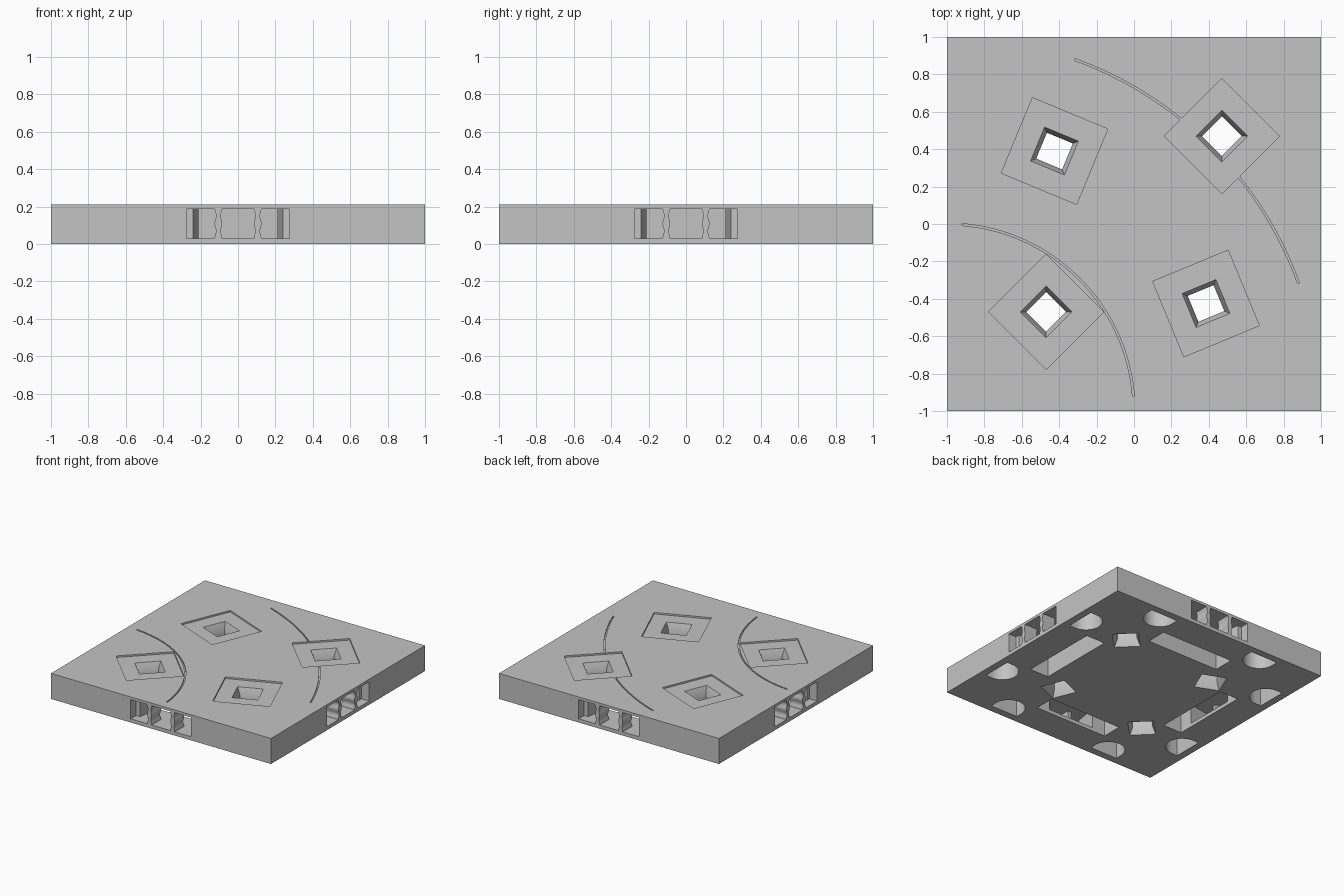
import bpy, bmesh, math
from mathutils import Matrix

cube = bpy.data.objects.get("Cube")
if cube:
    bpy.data.objects.remove(cube, do_unlink=True)

stone = bpy.data.materials.new("light grey")
stone.use_nodes = True
GREY = (0.55, 0.55, 0.55, 1)
stone.diffuse_color = GREY
stone.node_tree.nodes["Principled BSDF"].inputs["Base Color"].default_value = GREY

TOP = 0.21


def loft(name, rings, matrix=Matrix()):
    """Closed solid through rings of (outline, height)."""
    bm = bmesh.new()
    loops = [[bm.verts.new((x, y, z)) for x, y in pts] for pts, z in rings]
    n = len(loops[0])
    for low, high in zip(loops, loops[1:]):
        for i in range(n):
            j = (i + 1) % n
            bm.faces.new((low[i], low[j], high[j], high[i]))
    bm.faces.new(loops[0][::-1])
    bm.faces.new(loops[-1])
    bm.transform(matrix)
    bmesh.ops.recalc_face_normals(bm, faces=bm.faces)
    mesh = bpy.data.meshes.new(name)
    bm.to_mesh(mesh)
    bm.free()
    mesh.materials.append(stone)
    obj = bpy.data.objects.new(name, mesh)
    bpy.context.collection.objects.link(obj)
    return obj


def rect(hx, hy, cy=0):
    return [(-hx, cy - hy), (hx, cy - hy), (hx, cy + hy), (-hx, cy + hy)]


def arc(r, a, b, n, cx=0, cy=0):
    angles = [math.radians(a + (b - a) * i / n) for i in range(n + 1)]
    return [(cx + r * math.cos(t), cy + r * math.sin(t)) for t in angles]


slab = loft("floor_slab", [(rect(1, 1), 0), (rect(1, 1), TOP)])


def cut(rings, matrix=Matrix()):
    cutter = loft("cutter", rings, matrix)
    cutter.hide_render = True
    mod = slab.modifiers.new("cut", "BOOLEAN")
    mod.operation = "DIFFERENCE"
    mod.solver = "EXACT"
    mod.object = cutter
    bpy.context.view_layer.objects.active = slab
    bpy.ops.object.modifier_apply(modifier=mod.name)
    bpy.data.objects.remove(cutter, do_unlink=True)


# Curved track grooves, concentric about one corner
for radius, start in ((1.0, 4.6), (2.0, 20)):
    w = 0.005
    outline = (arc(radius + w, start, 90 - start, 40, -1, -1)
               + arc(radius - w, 90 - start, start, 40, -1, -1))
    cut([(outline, TOP - 0.01), (outline, TOP + 0.02)])

# Shallow square plates with waisted through holes
for x, y, turn in ((-0.425, 0.39, -22.5), (0.47, 0.47, 45),
                   (-0.47, -0.47, 45), (0.385, -0.425, 22.5)):
    place = Matrix.Translation((x, y, 0)) @ Matrix.Rotation(math.radians(turn), 4, "Z")
    plate, wide, neck = rect(0.218, 0.218), rect(0.098, 0.098), rect(0.075, 0.075)
    cut([(plate, TOP - 0.013), (plate, TOP + 0.02)], place)
    cut([(wide, -0.02), (wide, 0), (neck, 0.055), (neck, 0.14),
         (wide, TOP - 0.013), (wide, TOP + 0.02)], place)

# Each side: clip slot, connecting bay, two pillars, two underside pockets
bay = [(-0.275, -1.05), (0.275, -1.05), (0.275, -0.93), (0.24, -0.93),
       (0.205, -0.70), (-0.205, -0.70), (-0.24, -0.93), (-0.275, -0.93)]
for side in range(4):
    spin = Matrix.Rotation(side * math.pi / 2, 4, "Z")
    slot = rect(0.33, 0.085, -0.655)
    cut([(slot, -0.02), (slot, 0.19)], spin)
    cut([(bay, 0.03), (bay, 0.188)], spin)
    for sx in (-1, 1):
        # Pocket: round towards the middle, flat towards the edge
        pocket = arc(0.125, 0, 180, 20, sx * 0.49, -0.885)
        pocket += [(sx * 0.49 - 0.125, -0.94), (sx * 0.49 + 0.125, -0.94)]
        cut([(pocket, -0.02), (pocket, 0.15)], spin)
        # Pillar with scalloped flanks
        rings = []
        for i in range(17):
            t = i / 16
            half = 0.0165 + 0.004 * math.cos(t * 4 * math.pi)
            rings.append((rect(half, 0.06, -0.94), 0.028 + 0.163 * t))
        loft("clip_pillar", rings, spin @ Matrix.Translation((sx * 0.105, 0, 0)))

# Smooth the round walls, keep the corners sharp
bpy.ops.object.select_all(action="DESELECT")
slab.select_set(True)
bpy.context.view_layer.objects.active = slab
bpy.ops.object.shade_smooth_by_angle(angle=math.radians(25))
